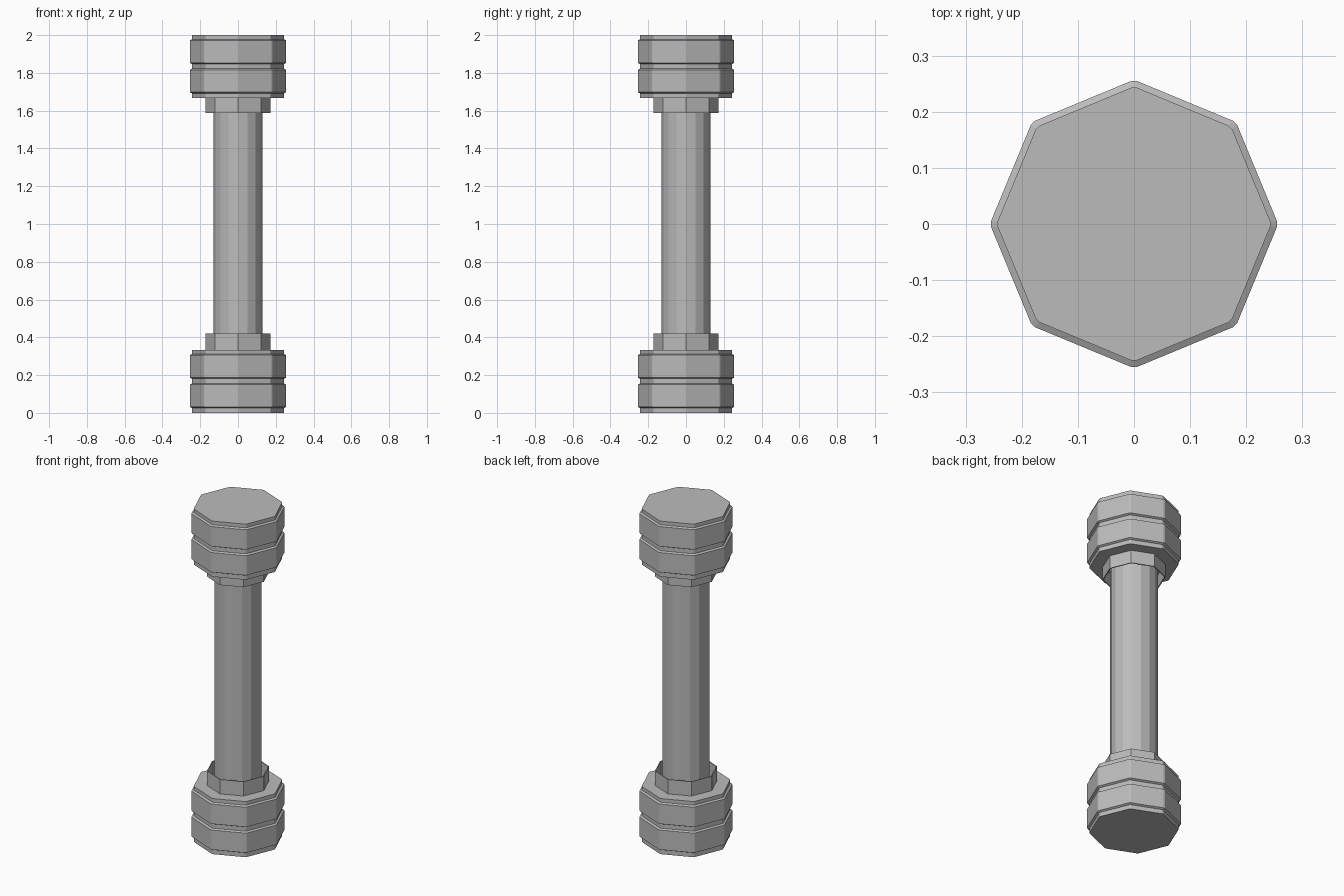
import bpy, bmesh, math

cube = bpy.data.objects.get("Cube")
if cube:
    bpy.data.objects.remove(cube, do_unlink=True)

grey = bpy.data.materials.new("plain_grey")
grey.use_nodes = True
colour = (0.5, 0.5, 0.5, 1)
grey.diffuse_color = colour
grey.node_tree.nodes["Principled BSDF"].inputs["Base Color"].default_value = colour


def lathe(name, profile, sides, z=0, caps=True, corner=0, closed=False):
    """Sweep (radius, height) points around z, with optional chamfered corners."""
    bm = bmesh.new()
    rings = []
    for r, h in profile:
        ring = []
        for i in range(sides):
            a = math.tau * i / sides
            for da in ([-corner, corner] if corner else [0]):
                cut = r * math.cos(math.pi / sides) / math.cos(math.pi / sides - abs(da))
                ring.append(bm.verts.new((cut * math.cos(a + da), cut * math.sin(a + da), h + z)))
        rings.append(ring)
    pairs = list(zip(rings, rings[1:]))
    if closed:
        pairs.append((rings[-1], rings[0]))
    for low, high in pairs:
        for i in range(len(low)):
            j = (i + 1) % len(low)
            bm.faces.new((low[i], low[j], high[j], high[i]))
    if caps:
        bm.faces.new(rings[0][::-1])
        bm.faces.new(rings[-1])
    bmesh.ops.recalc_face_normals(bm, faces=bm.faces)
    mesh = bpy.data.meshes.new(name)
    bm.to_mesh(mesh)
    bm.free()
    mesh.materials.append(grey)
    obj = bpy.data.objects.new(name, mesh)
    bpy.context.collection.objects.link(obj)
    return obj


# Weight outline: two wide bands with small chamfers, separated by a groove
inner, outer, bevel = 0.245, 0.257, 0.006
weight = [(inner, 0)]
for low, high in ((0.026, 0.156), (0.181, 0.312)):
    weight += [(inner, low), (outer, low + bevel), (outer, high - bevel), (inner, high)]
weight.append((inner, 0.334))

# Thin open sleeve around the grip
sleeve = [(0.172, 0), (0.172, 0.086), (0.166, 0.086), (0.166, 0)]

for end, weight_z, sleeve_z in (("lower", 0, 0.334), ("upper", 1.666, 1.588)):
    lathe(end + "_weight", weight, 8, weight_z, corner=0.018)
    lathe(end + "_sleeve", sleeve, 8, sleeve_z, caps=False, closed=True)

# Grip bar
lathe("grip", [(0.13, 0.32), (0.13, 1.68)], 16)
